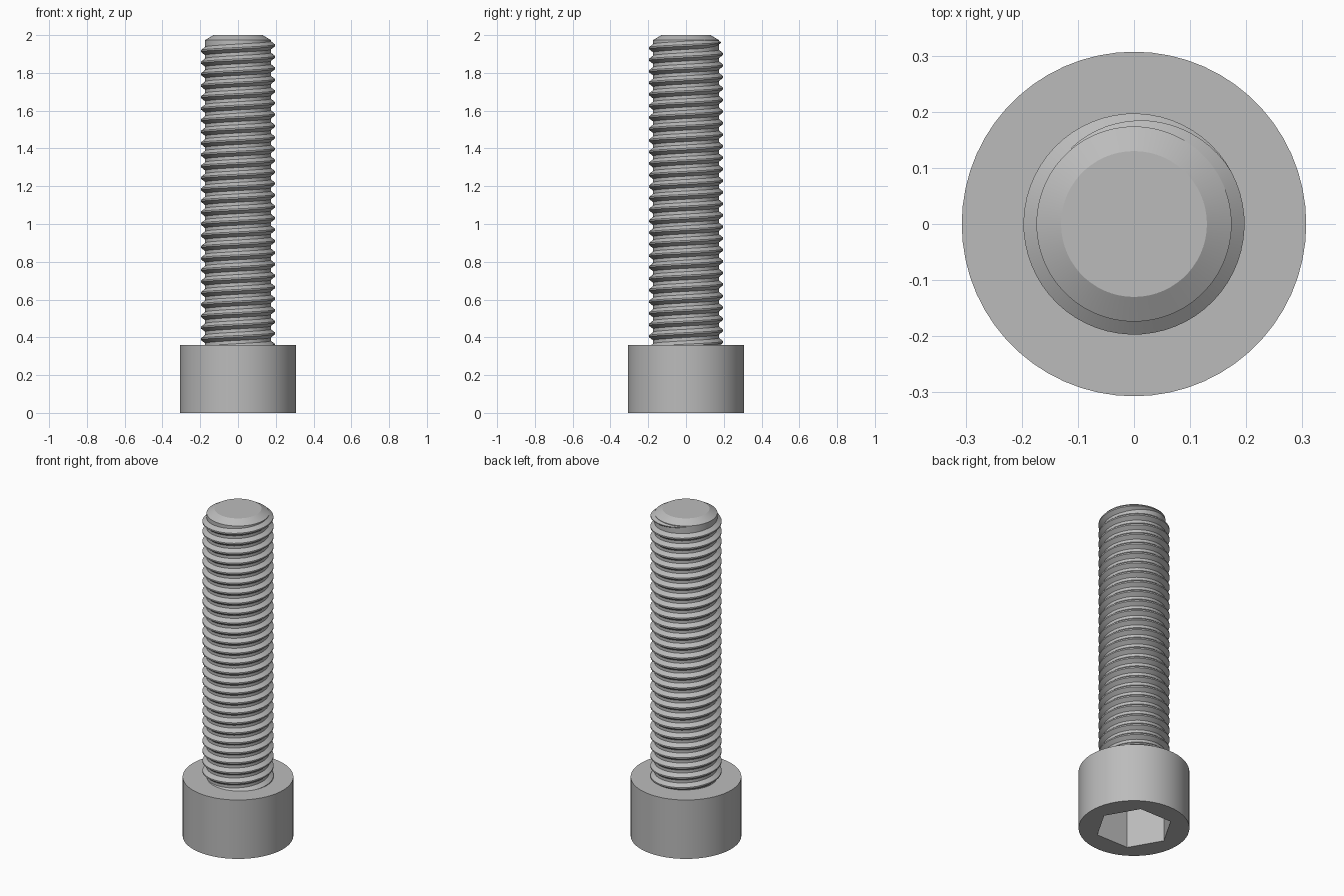
import bpy, bmesh, math

cube = bpy.data.objects.get("Cube")
if cube:
    bpy.data.objects.remove(cube, do_unlink=True)

steel = bpy.data.materials.new("steel grey")
steel.use_nodes = True
grey = (0.5, 0.5, 0.5, 1)
steel.diffuse_color = grey
steel.node_tree.nodes["Principled BSDF"].inputs["Base Color"].default_value = grey

SEGMENTS = 60
HEAD_RADIUS, HEAD_TOP = 0.307, 0.36
SOCKET_APOTHEM, SOCKET_DEPTH = 0.187, 0.25
CORE, CREST, PITCH = 0.174, 0.197, 0.061


def point(radius, angle, z):
    return (radius * math.cos(angle), radius * math.sin(angle), z)


def circle(radius):
    return lambda angle: radius


def hexagon(apothem):
    sector = math.pi / 3
    return lambda angle: apothem / math.cos(angle % sector - sector / 2)


def finish(name, bm):
    bmesh.ops.recalc_face_normals(bm, faces=bm.faces)
    mesh = bpy.data.meshes.new(name)
    bm.to_mesh(mesh)
    bm.free()
    mesh.materials.append(steel)
    obj = bpy.data.objects.new(name, mesh)
    bpy.context.collection.objects.link(obj)
    bpy.ops.object.select_all(action="DESELECT")
    obj.select_set(True)
    bpy.context.view_layer.objects.active = obj
    bpy.ops.object.shade_smooth_by_angle(angle=math.radians(20))
    return obj


def skin(bm, rows, closed):
    """Join neighbouring rows of vertices with quads."""
    for a, b in zip(rows, rows[1:]):
        count = len(a)
        for i in range(count if closed else count - 1):
            j = (i + 1) % count
            bm.faces.new((a[i], a[j], b[j], b[i]))


def lathe(name, rings):
    """Stack ring outlines at given heights and cap both ends."""
    bm = bmesh.new()
    angles = [math.tau * i / SEGMENTS for i in range(SEGMENTS)]
    rows = [[bm.verts.new(point(outline(a), a, z)) for a in angles]
            for outline, z in rings]
    skin(bm, rows, True)
    bm.faces.new(rows[0])
    bm.faces.new(rows[-1])
    return finish(name, bm)


# Cylindrical head with a hexagonal socket in its underside
socket = hexagon(SOCKET_APOTHEM)
lathe("head", [(socket, SOCKET_DEPTH), (socket, 0),
               (circle(HEAD_RADIUS), 0), (circle(HEAD_RADIUS), HEAD_TOP)])

# Shank core with a chamfered tip
lathe("shank", [(circle(CORE), HEAD_TOP - 0.02), (circle(CORE), 1.974),
                (circle(0.13), 2)])

# Helical thread that fades into the shank near the tip
bm = bmesh.new()
END_ANGLE, END_Z = math.radians(130), 1.968
FADE = math.radians(100)
STEPS = int((END_Z - HEAD_TOP + 0.03) / PITCH * SEGMENTS)
rows = []
for i in range(STEPS + 1):
    back = math.tau * i / SEGMENTS
    angle = END_ANGLE - back
    z = END_Z - PITCH * back / math.tau
    size = 0.08 + 0.92 * min(1, back / FADE)
    top = CORE + (CREST - CORE) * size
    profile = [(CORE - 0.004, -0.025), (top, -0.004),
               (top, 0.004), (CORE - 0.004, 0.025)]
    rows.append([bm.verts.new(point(r, angle, z + dz * size))
                 for r, dz in profile])
skin(bm, rows, False)
bm.faces.new(rows[0])
bm.faces.new(rows[-1])
finish("thread", bm)
